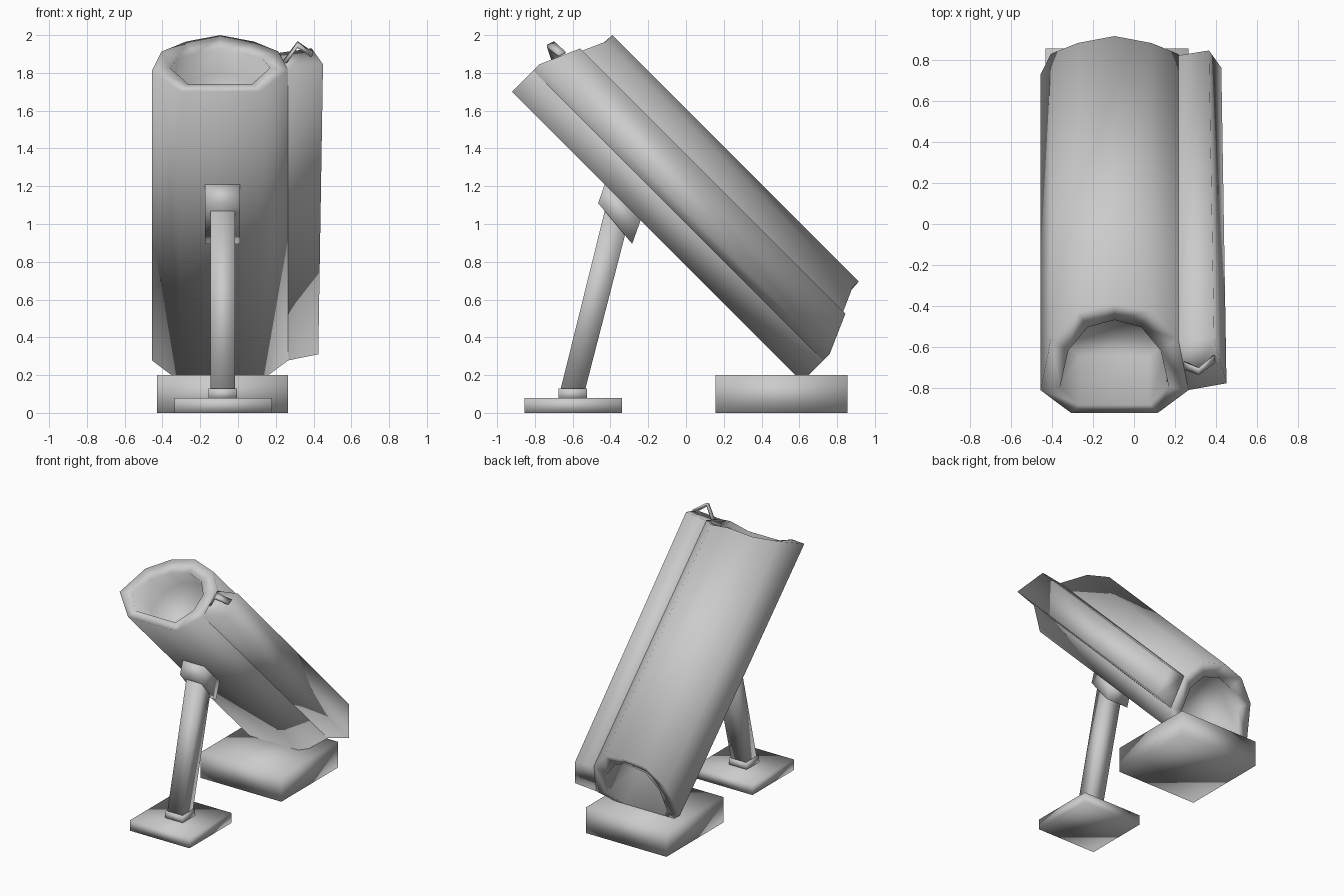
import bpy, bmesh
from mathutils import Vector

if "Cube" in bpy.data.objects:
    bpy.data.objects.remove(bpy.data.objects["Cube"])

S = 0.70711
CX = -0.095  # centre of the main tube in x


def tilt(x, v, a):
    """Section coords (x, v = up across the tube, a = along the tube) -> world."""
    return Vector((x, (v - a) * S, (v + a) * S))


def loft(name, rings):
    """Skin matching rings of points, closing both ends, fully smooth shaded."""
    bm = bmesh.new()
    vs = [[bm.verts.new(p) for p in r] for r in rings]
    n = len(vs[0])
    for r0, r1 in zip(vs, vs[1:]):
        for i in range(n):
            j = (i + 1) % n
            bm.faces.new((r0[i], r0[j], r1[j], r1[i]))
    bm.faces.new(vs[0])
    bm.faces.new(vs[-1])
    bmesh.ops.recalc_face_normals(bm, faces=bm.faces)
    me = bpy.data.meshes.new(name)
    bm.to_mesh(me)
    bm.free()
    for p in me.polygons:
        p.use_smooth = True
    ob = bpy.data.objects.new(name, me)
    bpy.context.collection.objects.link(ob)
    return ob


def rect(x0, x1, y0, y1, z):
    return [(x0, y0, z), (x1, y0, z), (x1, y1, z), (x0, y1, z)]


def block(name, x0, x1, y0, y1, z0, z1):
    return loft(name, [rect(x0, x1, y0, y1, z0), rect(x0, x1, y0, y1, z1)])


def mirrored(half):
    """Half section (x offset, v, a) mirrored about the tube centre."""
    return half + [(-x, v, a) for x, v, a in reversed(half) if x > 0]


def other_end(a):
    return 1.535 - a


# main tube: flat-bottomed arch section with a recess in each end
outer = mirrored([(0.21, 0.5515, 1.853), (0.36, 0.71, 1.853), (0.31, 0.955, 1.75),
                  (0.18, 1.09, 1.69), (0, 1.138, 1.69)])
inner = mirrored([(0.17, 0.61, 1.853), (0.265, 0.73, 1.853), (0.225, 0.89, 1.76),
                  (0.13, 0.99, 1.70), (0, 1.03, 1.69)])
floor_a = 1.52


def ring(sec, f):
    return [tilt(CX + x, v, f(a)) for x, v, a in sec]


loft("main_tube", [
    ring(inner, lambda a: other_end(floor_a)),
    ring(inner, other_end),
    ring(outer, other_end),
    ring(outer, lambda a: a),
    ring(inner, lambda a: a),
    ring(inner, lambda a: floor_a)])

# side housing along the right of the tube, slightly tapered
side = [(0.12, 0.56, 1.85), (0.262, 0.71, 1.853), (0.45, 0.757, 1.853),
        (0.39, 0.969, 1.76), (0.215, 0.95, 1.745)]
top = [tilt(x, v, a) for x, v, a in side]
low = [tilt(x - (0.025 if x > 0.3 else 0), v, other_end(a)) for x, v, a in side]
loft("side_housing", [low, top])

# bent strip clip on the end of the housing
w = Vector((0, 0.036, 0.018))
path = [Vector((0.24, -0.705, 1.85)), Vector((0.315, -0.735, 1.95)), Vector((0.395, -0.675, 1.895))]
offs = [Vector((0.012, 0, -0.008)), Vector((0, 0, -0.018)), Vector((-0.01, 0, -0.01))]
loft("clip", [[p, p + w, p + w + o, p + o] for p, o in zip(path, offs)])

# rear base
block("rear_base", -0.43, 0.265, 0.155, 0.855, 0, 0.20)

# front foot, collar, leaning strut and bracket under the tube
block("front_foot", -0.335, 0.18, -0.855, -0.34, 0, 0.08)
block("foot_collar", -0.155, -0.005, -0.675, -0.525, 0.07, 0.13)
loft("strut", [rect(-0.145, -0.015, -0.675, -0.545, 0.08),
               [(-0.145, -0.425, 1.09), (-0.015, -0.425, 1.09),
                (-0.015, -0.30, 1.03), (-0.145, -0.30, 1.03)]])
loft("strut_bracket", [[(x, -0.465, 1.11), (x, -0.285, 0.895),
                        (x, -0.235, 1.035), (x, -0.425, 1.225)] for x in (-0.175, 0.01)])
